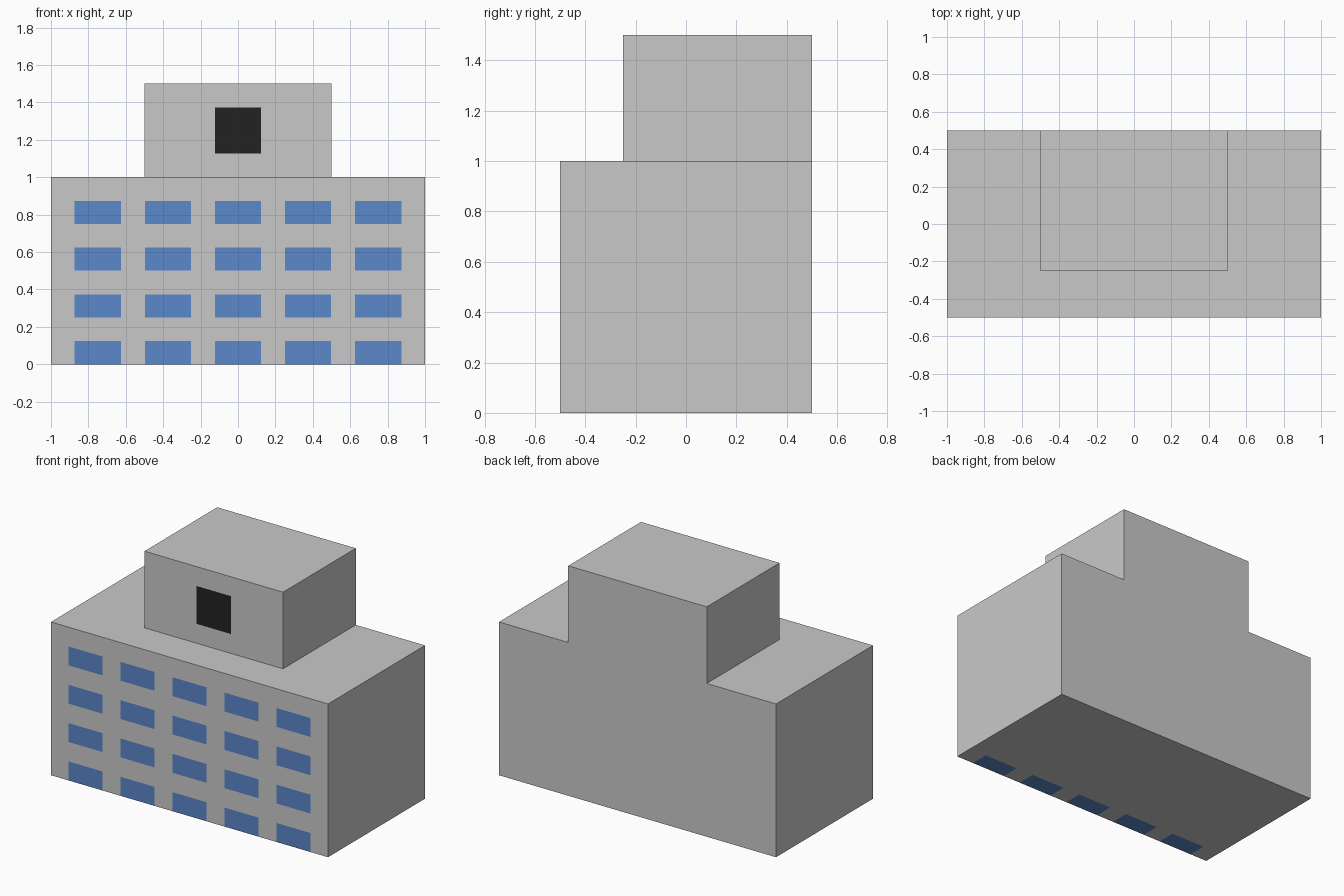
import bpy, bmesh
from mathutils import Vector

if "Cube" in bpy.data.objects:
    bpy.data.objects.remove(bpy.data.objects["Cube"])


def make_material(name, rgb):
    mat = bpy.data.materials.new(name)
    mat.diffuse_color = (*rgb, 1.0)
    mat.use_nodes = True
    mat.node_tree.nodes["Principled BSDF"].inputs["Base Color"].default_value = mat.diffuse_color
    return mat


concrete = make_material("grey_concrete", (0.584, 0.584, 0.584))
glass = make_material("blue_glass", (0.105, 0.246, 0.591))
opening = make_material("black_opening", (0.016, 0.016, 0.016))


def make_block(name, low, high, cuts, detail, is_detail):
    """Box cut by axis-aligned planes; faces passing is_detail get the detail colour."""
    low, high = Vector(low), Vector(high)
    bm = bmesh.new()
    bmesh.ops.create_cube(bm, size=1.0)
    bmesh.ops.scale(bm, vec=high - low, verts=bm.verts)
    bmesh.ops.translate(bm, vec=(low + high) / 2, verts=bm.verts)
    for axis, values in enumerate(cuts):
        normal = Vector([float(i == axis) for i in range(3)])
        for value in values:
            geom = bm.verts[:] + bm.edges[:] + bm.faces[:]
            bmesh.ops.bisect_plane(bm, geom=geom, plane_co=normal * value, plane_no=normal)
    bm.normal_update()
    for face in bm.faces:
        face.material_index = int(is_detail(face.calc_center_median(), face.normal))
    mesh = bpy.data.meshes.new(name)
    bm.to_mesh(mesh)
    bm.free()
    mesh.materials.append(concrete)
    mesh.materials.append(detail)
    obj = bpy.data.objects.new(name, mesh)
    bpy.context.collection.objects.link(obj)
    return obj


# Window layout: five columns, four rows, ground row touching the base
columns = [0.375 * i for i in range(-2, 3)]
rows = [0.0625 + 0.25 * i for i in range(4)]
HALF_W, HALF_H, DEPTH = 0.1235, 0.0615, 0.123


def is_window(c, n):
    in_column = any(abs(c.x - x) < HALF_W for x in columns)
    if n.y < -0.5:
        return in_column and any(abs(c.z - z) < HALF_H for z in rows)
    # Ground-floor windows also show on the underside
    return n.z < -0.5 and in_column and c.y < -0.5 + DEPTH


x_cuts = [x + s * HALF_W for x in columns for s in (-1, 1)]
z_cuts = [z + s * HALF_H for z in rows for s in (-1, 1)][1:]

# Main building
make_block("main_building", (-1, -0.5, 0), (1, 0.5, 1),
           (x_cuts, [-0.5 + DEPTH], z_cuts), glass, is_window)

# Rooftop block with a square opening
make_block("rooftop_block", (-0.5, -0.25, 1), (0.5, 0.5, 1.5),
           ([-0.1235, 0.1235], [], [1.1265, 1.3735]), opening,
           lambda c, n: n.y < -0.5 and abs(c.x) < 0.12 and abs(c.z - 1.25) < 0.12)
